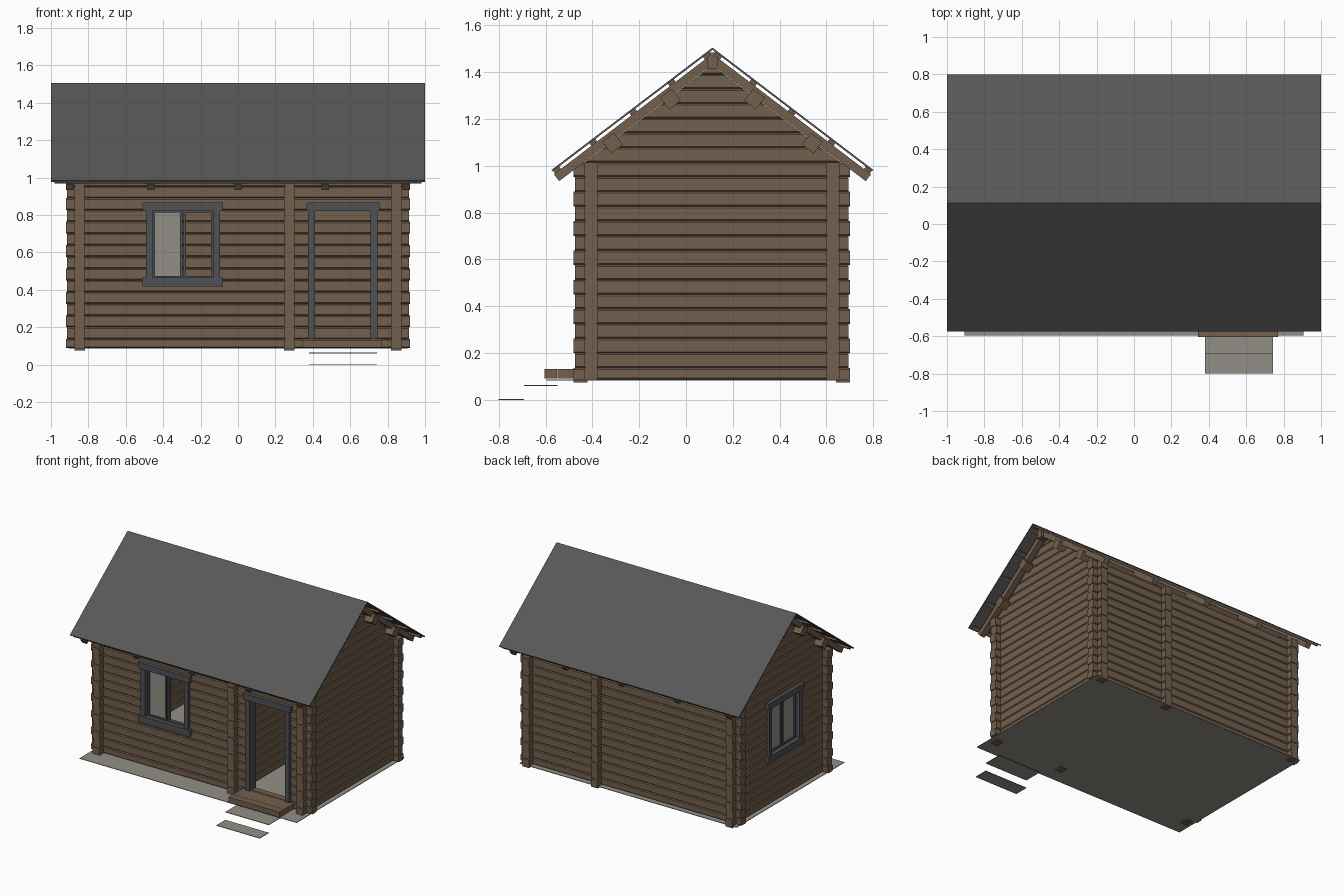
import bpy, bmesh, math

cube = bpy.data.objects.get("Cube")
if cube:
    bpy.data.objects.remove(cube)


def material(name, r, g, b):
    m = bpy.data.materials.new(name)
    m.use_nodes = True
    m.diffuse_color = (r, g, b, 1)
    m.node_tree.nodes["Principled BSDF"].inputs["Base Color"].default_value = (r, g, b, 1)
    return m


WOOD = material("brown wood", .17, .115, .076)
ROOF = material("dark roof grey", .096, .096, .096)
TRIM = material("blue grey trim", .078, .082, .09)
STONE = material("pale grey", .29, .275, .245)

RIDGE_Y, RIDGE_Z, SLOPE = .113, 1.505, .76
COS = math.cos(math.atan(SLOPE))
SIN = math.sin(math.atan(SLOPE))
PITCH, FLOOR, SILL, EAVE_LOGS = .0627, .088, .137, 14


def finish(bm, name, mat):
    bmesh.ops.recalc_face_normals(bm, faces=bm.faces)
    mesh = bpy.data.meshes.new(name)
    bm.to_mesh(mesh)
    bm.free()
    mesh.materials.append(mat)
    ob = bpy.data.objects.new(name, mesh)
    bpy.context.collection.objects.link(ob)
    return ob


def loft(bm, ring_a, ring_b):
    """Closed prism between two matching rings of points."""
    a = [bm.verts.new(p) for p in ring_a]
    b = [bm.verts.new(p) for p in ring_b]
    bm.faces.new(a)
    bm.faces.new(b[::-1])
    for i in range(len(a)):
        j = (i + 1) % len(a)
        bm.faces.new((a[i], a[j], b[j], b[i]))


def box(name, x, y, z, mat):
    bm = bmesh.new()
    ring = [(x[0], y[0]), (x[1], y[0]), (x[1], y[1]), (x[0], y[1])]
    loft(bm, [(*p, z[0]) for p in ring], [(*p, z[1]) for p in ring])
    return finish(bm, name, mat)


def log(bm, axis, pos, z0, z1, start, end):
    """One chamfered log; start and end give its extent at each height."""
    t, c = .029, .006
    half = [(t - c, z0), (t, z0 + c), (t, z1 - c), (t - c, z1)]
    profile = half + [(-u, z) for u, z in reversed(half)]

    def ring(limit):
        if axis == "x":
            return [(limit(z), pos + u, z) for u, z in profile]
        return [(pos + u, limit(z), z) for u, z in profile]
    loft(bm, ring(start), ring(end))


def log_wall(name, axis, pos, lo, hi, openings=(), gable=False):
    bm = bmesh.new()
    for i in range(EAVE_LOGS + 1):
        z1 = SILL + i * PITCH
        z0 = FLOOR if i == 0 else z1 - PITCH
        mid = (z0 + z1) / 2
        trim = .006 * (i % 2)
        cuts = [lo + trim]
        for a, b, bottom, top in openings:
            if bottom < mid < top:
                cuts += [a, b]
        cuts.append(hi - trim)
        for a, b in zip(cuts[::2], cuts[1::2]):
            log(bm, axis, pos, z0, z1, lambda z: a, lambda z: b)
    if gable:
        z0 = SILL + EAVE_LOGS * PITCH
        top = RIDGE_Z - .075
        while z0 < top - .02:
            z1 = min(z0 + PITCH, top - .005)
            log(bm, axis, pos, z0, z1,
                lambda z: RIDGE_Y - (top - z) / SLOPE,
                lambda z: RIDGE_Y + (top - z) / SLOPE)
            z0 = z1
    return finish(bm, name, WOOD)


# Log walls with crossing ends
WIN_Z = (.45, .827)
FRONT_Y, BACK_Y, SIDE_X = -.405, .627, .847
log_wall("front_wall", "x", FRONT_Y, -.92, .92,
         [(-.465, -.125, *WIN_Z), (.405, .715, SILL, WIN_Z[1])])
log_wall("back_wall", "x", BACK_Y, -.92, .92)
log_wall("right_wall", "y", -SIDE_X, -.48, .70, [(-.08, .26, *WIN_Z)], True)
log_wall("left_wall", "y", SIDE_X, -.48, .70, gable=True)
log_wall("partition_wall", "y", .275, -.48, .70, gable=True)

# Short feet under the crossing log ends
for x in (-SIDE_X, .275, SIDE_X):
    for y in (-.45, .67):
        box("log_foot", (x - .028, x + .028), (y - .03, y + .03), (.075, .1), WOOD)


def slope_beam(name, side, d0, d1, n0, n1, x0, x1, mat):
    """Beam lying along one roof pitch: d runs down the slope, n below the surface."""
    ring = [(RIDGE_Y + side * (d - n * SIN), RIDGE_Z - SLOPE * d - n * COS)
            for d, n in ((d0, n0), (d1, n0), (d1, n1), (d0, n1))]
    bm = bmesh.new()
    loft(bm, [(x0, *p) for p in ring], [(x1, *p) for p in ring])
    return finish(bm, name, mat)


# Roof sheets, laths, rafters and purlins on both pitches
for side in (-1, 1):
    slope_beam("roof_sheet", side, 0, .687, 0, .008, -1, 1, ROOF)
    for d in (.02, .17, .335, .505, .66):
        slope_beam("roof_lath", side, d, d + .025, .008, .021, -.98, .98, WOOD)
    for x in (-.9, -.467, 0, .467, .9):
        slope_beam("rafter", side, .02, .69, .021, .058, x - .02, x + .02, WOOD)
    for d in (.22, .467):
        slope_beam("purlin", side, d - .025, d + .025, .035, .098, -.94, .94, WOOD)
box("ridge_beam", (-.94, .94), (RIDGE_Y - .021, RIDGE_Y + .021), (1.415, 1.485), WOOD)


def facade_box(name, face, u, z, out, mat):
    """Box placed on the front or right wall; out is measured outward from the wall."""
    if face == "front":
        base = FRONT_Y - .029
        return box(name, u, (base - out[1], base - out[0]), z, mat)
    base = -SIDE_X - .029
    return box(name, (base - out[1], base - out[0]), u, z, mat)


def window(face, c, panes):
    # Outer boards
    for z in ((.417, .466), (.82, .866)):
        facade_box("window_board", face, (c - .215, c + .215), z, (-.005, .028), TRIM)
    for s in (-1, 1):
        a, b = sorted((c + s * .163, c + s * .198))
        facade_box("window_jamb", face, (a, b), (.46, .825), (-.06, .02), TRIM)
    # Sashes
    for s in (-1, 1):
        for inner, outer in ((.003, .016), (.15, .165)):
            a, b = sorted((c + s * inner, c + s * outer))
            facade_box("sash_stile", face, (a, b), (.466, .82), (-.035, -.01), TRIM)
        a, b = sorted((c + s * .003, c + s * .165))
        for z in ((.46, .474), (.812, .826)):
            facade_box("sash_rail", face, (a, b), z, (-.035, -.01), TRIM)
        if s in panes:
            facade_box("window_pane", face, (a, b), (.466, .82), (-.025, -.02), STONE)


window("front", -.295, (-1,))
window("right", .09, (-1, 1))

# Door frame
facade_box("door_head", "front", (.365, .757), (.82, .866), (-.005, .028), TRIM)
for u in ((.375, .412), (.708, .745)):
    facade_box("door_jamb", "front", u, (SILL, .825), (-.06, .02), TRIM)

# Wooden doorstep
for y in ((-.605, -.552), (-.55, -.43)):
    box("doorstep_board", (.343, .77), y, (.092, .132), WOOD)

# Floor slab and step treads
box("floor_slab", (-.905, .905), (-.595, .69), (.083, .087), STONE)
box("upper_tread", (.38, .742), (-.693, -.55), (.06, .064), STONE)
box("lower_tread", (.38, .742), (-.8, -.693), (0, .004), STONE)
